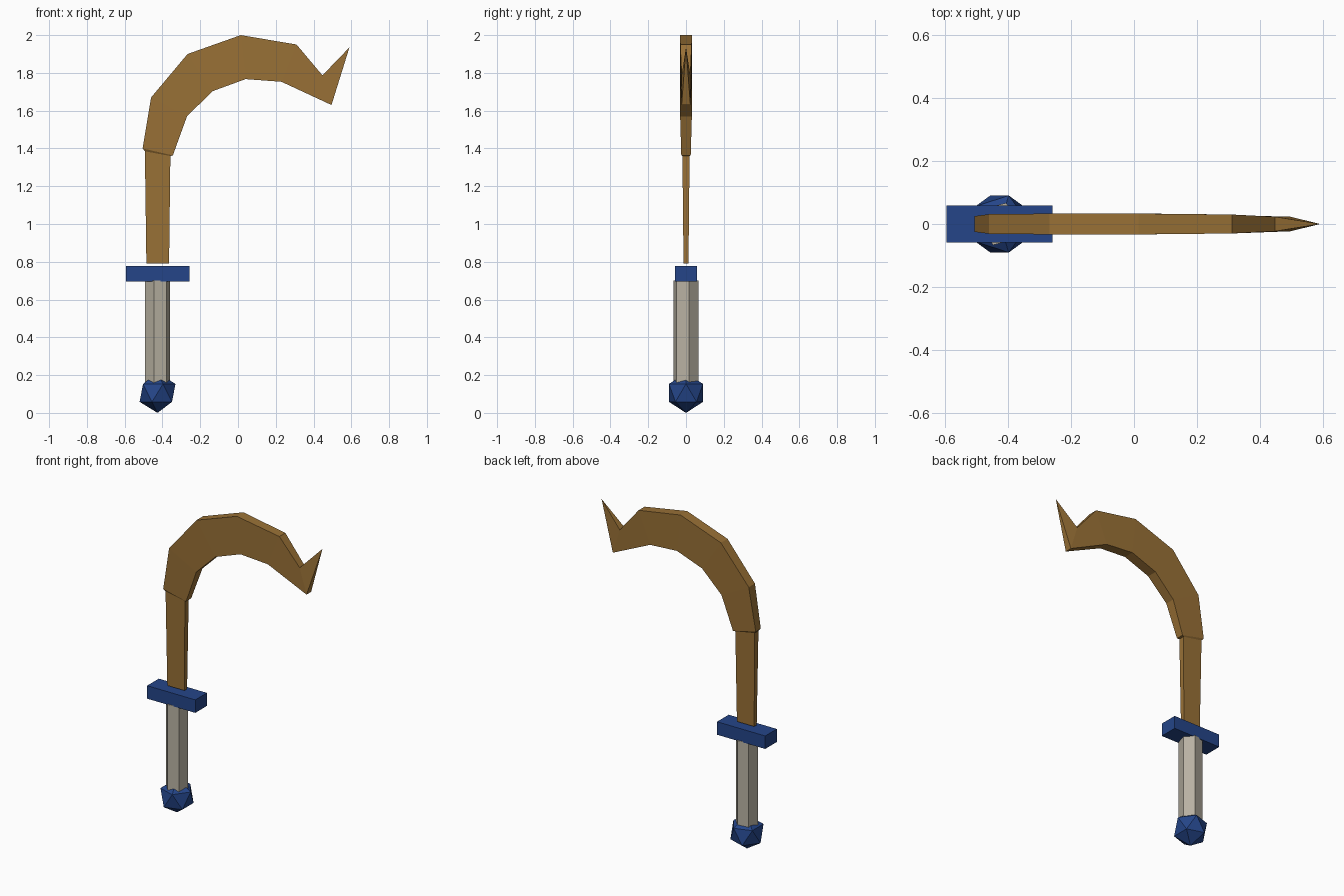
import bpy, bmesh, math

cube = bpy.data.objects.get("Cube")
if cube:
    bpy.data.objects.remove(cube, do_unlink=True)

AXIS_X = -0.426  # centre line of the grip


def material(name, rgb):
    mat = bpy.data.materials.new(name)
    mat.use_nodes = True
    mat.diffuse_color = (*rgb, 1)
    mat.node_tree.nodes["Principled BSDF"].inputs["Base Color"].default_value = (*rgb, 1)
    return mat


bronze = material("bronze brown", (0.32, 0.165, 0.037))
blue = material("deep blue", (0.018, 0.06, 0.25))
grey = material("warm grey", (0.48, 0.44, 0.36))


def finish(obj, name, mat):
    obj.name = obj.data.name = name
    obj.data.materials.append(mat)


# Pommel: plain icosahedron
bpy.ops.mesh.primitive_ico_sphere_add(subdivisions=1, radius=0.106, location=(AXIS_X, 0, 0.106))
finish(bpy.context.object, "pommel", blue)

# Grip: slightly turned hexagonal prism
bpy.ops.mesh.primitive_cylinder_add(vertices=6, radius=0.069, depth=0.55,
                                    location=(AXIS_X, 0, 0.425),
                                    rotation=(0, 0, math.radians(-16.6)))
finish(bpy.context.object, "grip", grey)

# Guard: flat bar
bpy.ops.mesh.primitive_cube_add(size=1, location=(AXIS_X, 0, 0.736))
guard = bpy.context.object
guard.scale = (0.336, 0.116, 0.082)
finish(guard, "guard", blue)

# Blade: rectangular sections as (outer x, z), (inner x, z), half thickness
sections = [
    ((-0.485, 0.79), (-0.365, 0.79), 0.013),
    ((-0.493, 1.385), (-0.358, 1.36), 0.019),
    ((-0.505, 1.40), (-0.345, 1.363), 0.025),
    ((-0.46, 1.67), (-0.27, 1.57), 0.031),
    ((-0.267, 1.90), (-0.135, 1.703), 0.033),
    ((0.015, 2.0), (0.04, 1.767), 0.033),
    ((0.31, 1.95), (0.23, 1.753), 0.030),
    ((0.447, 1.787), (0.495, 1.63), 0.023),
]
tip = (0.59, 1.935)

bm = bmesh.new()
rings = []
for (ox, oz), (ix, iz), t in sections:
    corners = ((ox, -t, oz), (ix, -t, iz), (ix, t, iz), (ox, t, oz))
    rings.append([bm.verts.new(c) for c in corners])
for low, high in zip(rings, rings[1:]):
    for i in range(4):
        j = (i + 1) % 4
        bm.faces.new((low[i], low[j], high[j], high[i]))
bm.faces.new(rings[0][::-1])
point = bm.verts.new((tip[0], 0, tip[1]))
for i in range(4):
    bm.faces.new((rings[-1][i], rings[-1][(i + 1) % 4], point))
bmesh.ops.recalc_face_normals(bm, faces=bm.faces)
mesh = bpy.data.meshes.new("blade")
bm.to_mesh(mesh)
bm.free()
blade = bpy.data.objects.new("blade", mesh)
bpy.context.collection.objects.link(blade)
finish(blade, "blade", bronze)
